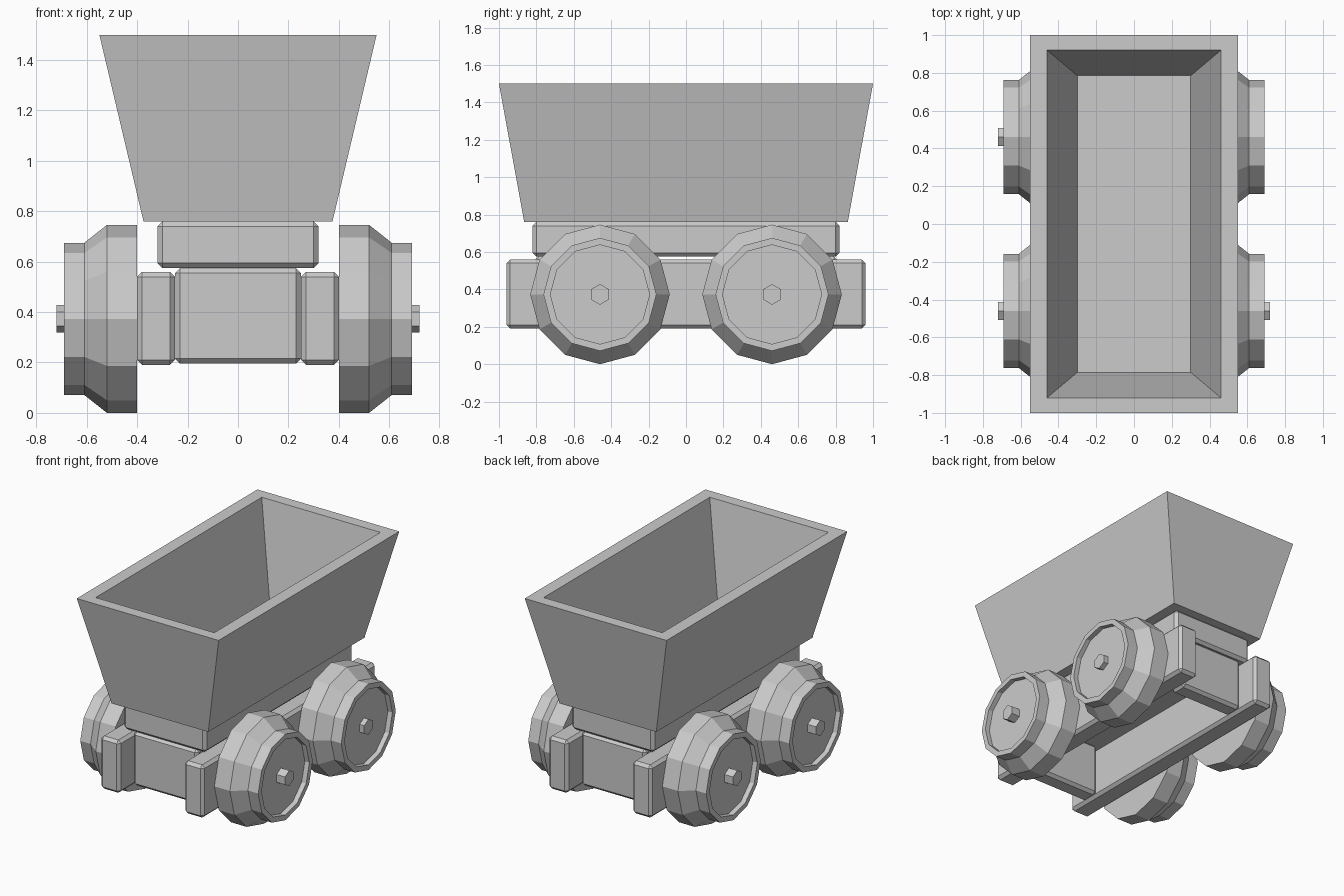
import bpy, bmesh
from math import cos, sin, pi

if "Cube" in bpy.data.objects:
    bpy.data.objects.remove(bpy.data.objects["Cube"])


def loft(name, rings):
    """Skin a stack of equal-length closed loops and cap both ends."""
    bm = bmesh.new()
    loops = [[bm.verts.new(p) for p in ring] for ring in rings]
    for a, b in zip(loops, loops[1:]):
        n = len(a)
        for i in range(n):
            bm.faces.new((a[i], a[(i + 1) % n], b[(i + 1) % n], b[i]))
    bm.faces.new(loops[0][::-1])
    bm.faces.new(loops[-1])
    bmesh.ops.recalc_face_normals(bm, faces=bm.faces)
    mesh = bpy.data.meshes.new(name)
    bm.to_mesh(mesh)
    bm.free()
    obj = bpy.data.objects.new(name, mesh)
    bpy.context.collection.objects.link(obj)
    return obj


def rect(hx, hy, z):
    return [(-hx, -hy, z), (hx, -hy, z), (hx, hy, z), (-hx, hy, z)]


def block(name, x, y, z, bevel=0.02):
    """Chamfered box from (min, max) ranges."""
    def ring(h):
        return [(x[0], y[0], h), (x[1], y[0], h), (x[1], y[1], h), (x[0], y[1], h)]
    obj = loft(name, [ring(z[0]), ring(z[1])])
    mod = obj.modifiers.new("chamfer", "BEVEL")
    mod.width = bevel
    mod.segments = 1
    return obj


def lathe_x(name, side, y, z, profile, sides):
    """Revolve (x, radius) pairs about an axle parallel to x."""
    return loft(name, [[(side * x, y + r * sin(2 * pi * i / sides),
                         z + r * cos(2 * pi * i / sides))
                        for i in range(sides)] for x, r in profile])


# Open tapered hopper with thick walls
loft("hopper", [rect(0.375, 0.865, 0.76), rect(0.55, 1.0, 1.5),
                rect(0.46, 0.92, 1.5), rect(0.30, 0.785, 0.81)])

# Bed under the hopper
block("bed", (-0.32, 0.32), (-0.82, 0.82), (0.575, 0.76))

# Chassis: side rails and end beams
for s, label in ((-1, "left"), (1, "right")):
    block(label + "_rail", sorted((s * 0.25, s * 0.40)), (-0.96, 0.96), (0.19, 0.56))
for s, label in ((-1, "front"), (1, "back")):
    block(label + "_beam", (-0.25, 0.25), sorted((s * 0.68, s * 0.81)), (0.195, 0.575))

# Flanged wheels with recessed faces and hexagonal axle ends
AXLE_Z = 0.373
WHEEL = [(0.40, 0.373), (0.52, 0.373), (0.61, 0.302), (0.69, 0.302),
         (0.69, 0.265), (0.655, 0.265)]
for sx, side in ((-1, "left"), (1, "right")):
    for sy, end in ((-1, "front"), (1, "back")):
        label = end + "_" + side
        tip = 0.69 if label == "back_right" else 0.72
        lathe_x(label + "_wheel", sx, sy * 0.46, AXLE_Z, WHEEL, 12)
        lathe_x(label + "_axle_end", sx, sy * 0.46, AXLE_Z,
                [(0.64, 0.055), (tip, 0.055)], 6)
